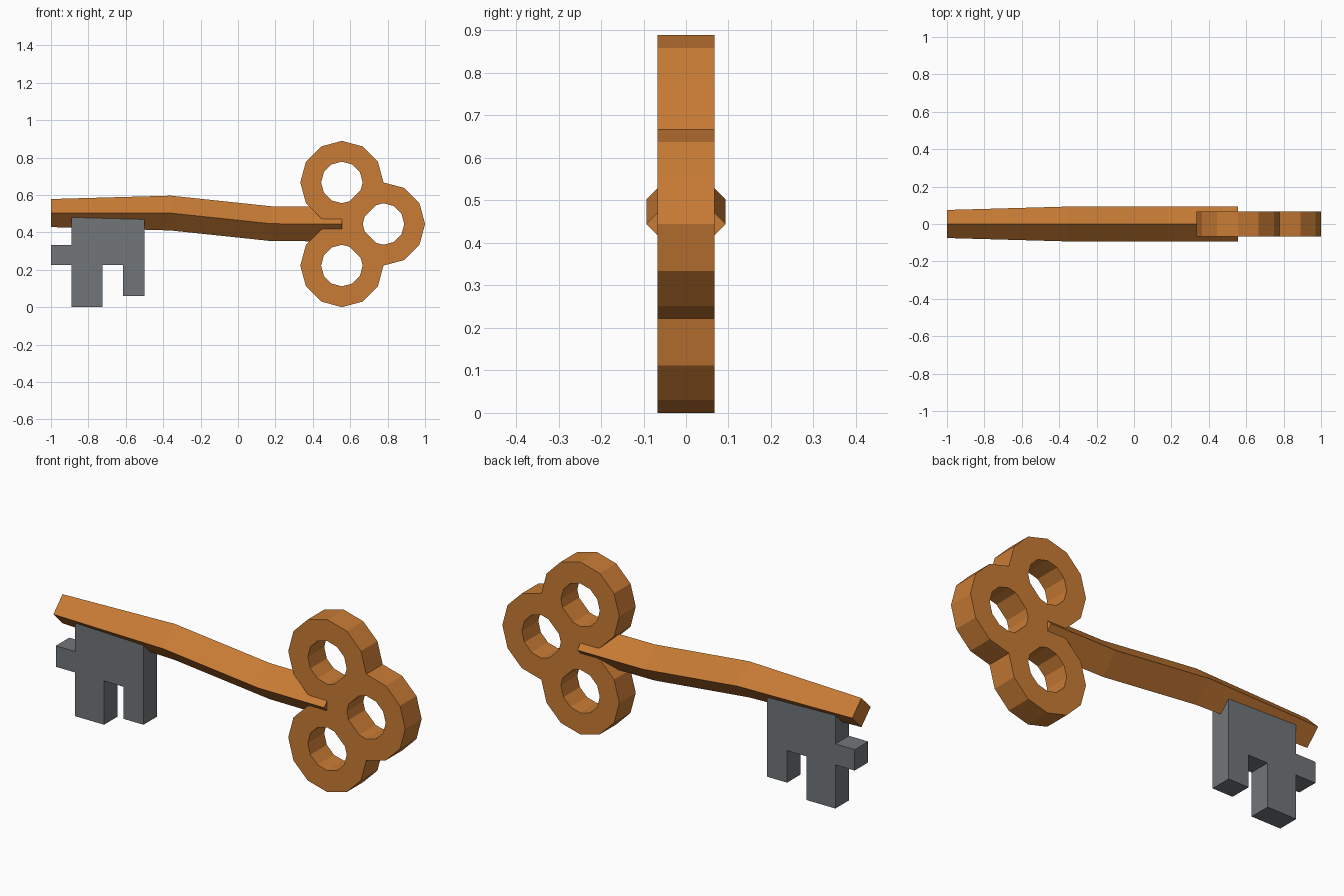
import bpy, bmesh, math

if "Cube" in bpy.data.objects:
    bpy.data.objects.remove(bpy.data.objects["Cube"])

U = 1 / 9  # design module


def material(name, color):
    m = bpy.data.materials.new(name)
    m.diffuse_color = (*color, 1)
    m.use_nodes = True
    m.node_tree.nodes["Principled BSDF"].inputs["Base Color"].default_value = m.diffuse_color
    return m


copper = material("copper brown", (0.58, 0.20, 0.035))
grey = material("steel grey", (0.165, 0.18, 0.19))


def finish(name, bm, mat):
    bmesh.ops.recalc_face_normals(bm, faces=bm.faces)
    me = bpy.data.meshes.new(name)
    bm.to_mesh(me)
    bm.free()
    me.materials.append(mat)
    ob = bpy.data.objects.new(name, me)
    bpy.context.collection.objects.link(ob)
    return ob


def ring(name, cx, cz, outer=2 * U, inner=U, half=0.067, n=12):
    """Flat twelve-sided ring with a square section, facing y."""
    bm = bmesh.new()
    section = [(outer, -half), (outer, half), (inner, half), (inner, -half)]
    rows = []
    for i in range(n):
        a = 2 * math.pi * i / n
        rows.append([bm.verts.new((cx + r * math.cos(a), y, cz + r * math.sin(a)))
                     for r, y in section])
    for i in range(n):
        p, q = rows[i], rows[(i + 1) % n]
        for k in range(4):
            m = (k + 1) % 4
            bm.faces.new((p[k], p[m], q[m], q[k]))
    return finish(name, bm, copper)


# Bow: three rings fused into a trefoil
bow = ring("bow", 7 * U, 4 * U)
for name, z in (("upper_ring_helper", 6 * U), ("lower_ring_helper", 2 * U)):
    helper = ring(name, 5 * U, z)
    helper.hide_render = True
    helper.hide_set(True)
    mod = bow.modifiers.new(name, 'BOOLEAN')
    mod.operation, mod.solver, mod.object = 'UNION', 'EXACT', helper
dg = bpy.context.evaluated_depsgraph_get()
fused = bpy.data.meshes.new_from_object(bow.evaluated_get(dg))
bow.modifiers.clear()
bow.data = fused
for ob in [o for o in bpy.data.objects if o.name.endswith("helper")]:
    bpy.data.objects.remove(ob)

# Shaft: diamond section along a bent line (x, centre z, radius)
bm = bmesh.new()
rows = []
for x, z, r in ((-1, 0.503, 0.075), (-0.36, 0.503, 0.093),
                (0.18, 0.446, 0.093), (0.555, 0.4445, 0.093)):
    rows.append([bm.verts.new((x, r * dy, z + r * dz))
                 for dy, dz in ((1, 0), (0, 1), (-1, 0), (0, -1))])
for p, q in zip(rows, rows[1:]):
    for k in range(4):
        m = (k + 1) % 4
        bm.faces.new((p[k], p[m], q[m], q[k]))
bm.faces.new(rows[0])
bm.faces.new(rows[-1])
finish("shaft", bm, copper)

# Bit: stepped plate with two teeth and an end tab
profile = [(-0.89, 0.0), (-0.725, 0.0), (-0.725, 0.225), (-0.615, 0.225),
           (-0.615, 0.06), (-0.5, 0.06), (-0.5, 0.5), (-0.89, 0.5),
           (-0.89, 0.333), (-1.0, 0.333), (-1.0, 0.225), (-0.89, 0.225)]
bm = bmesh.new()
face = bm.faces.new([bm.verts.new((x, -0.055, z)) for x, z in profile])
ext = bmesh.ops.extrude_face_region(bm, geom=[face])
bmesh.ops.translate(bm, vec=(0, 0.11, 0),
                    verts=[v for v in ext["geom"] if isinstance(v, bmesh.types.BMVert)])
finish("bit", bm, grey)
